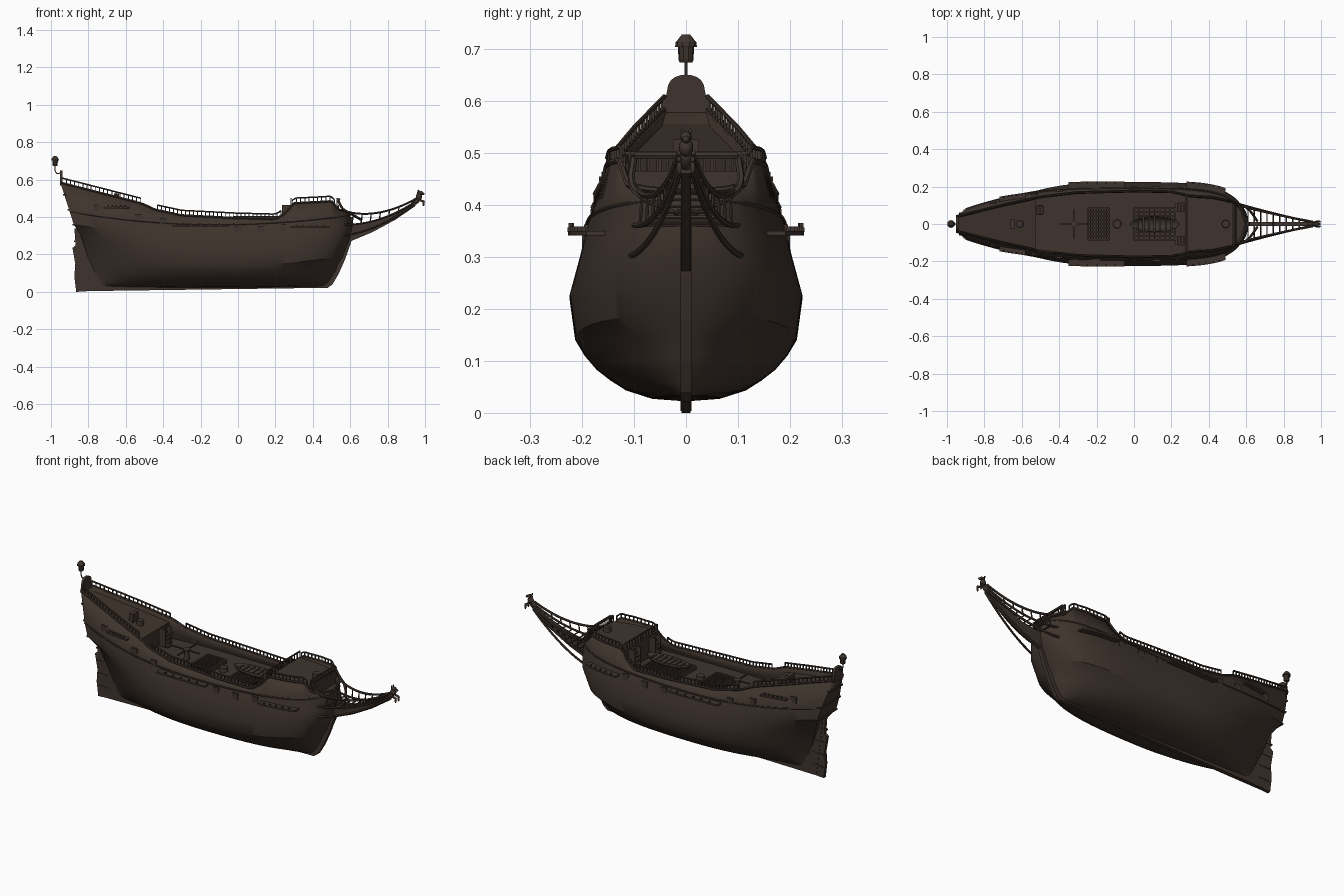
import bpy, bmesh, math
from mathutils import Matrix, Vector

if "Cube" in bpy.data.objects:
    bpy.data.objects.remove(bpy.data.objects["Cube"], do_unlink=True)

wood = bpy.data.materials.new("dark_wood")
wood.use_nodes = True
wood.diffuse_color = (0.05, 0.034, 0.026, 1)
wood.node_tree.nodes["Principled BSDF"].inputs["Base Color"].default_value = wood.diffuse_color


# ---------- helpers ----------
def finish(name, bm, smooth=0):
    me = bpy.data.meshes.new(name)
    bm.to_mesh(me)
    bm.free()
    ob = bpy.data.objects.new(name, me)
    bpy.context.collection.objects.link(ob)
    me.materials.append(wood)
    if smooth:
        select(ob)
        bpy.ops.object.shade_smooth_by_angle(angle=math.radians(smooth))
    return ob


def select(ob):
    bpy.ops.object.select_all(action='DESELECT')
    ob.select_set(True)
    bpy.context.view_layer.objects.active = ob


def box(bm, c, size):
    bmesh.ops.create_cube(bm, size=1, matrix=Matrix.Translation(c) @ Matrix.Diagonal((*size, 1)))


def ball(bm, c, size, tilt=0):
    m = Matrix.Translation(c) @ Matrix.Rotation(tilt, 4, 'Y') @ Matrix.Diagonal((*size, 1))
    bmesh.ops.create_uvsphere(bm, u_segments=12, v_segments=8, radius=1, matrix=m)


def drum(bm, c, r1, r2, h, n=12):
    bmesh.ops.create_cone(bm, cap_ends=True, segments=n, radius1=r1, radius2=r2, depth=h,
                          matrix=Matrix.Translation(c))


def prism(name, pts, half_thick, place):
    """Extruded outline; place maps (a, b, offset) to a position."""
    bm = bmesh.new()
    sides = [[bm.verts.new(place(a, b, o)) for a, b in pts] for o in (-half_thick, half_thick)]
    for s in sides:
        bm.faces.new(s)
    for i in range(len(pts)):
        k = (i + 1) % len(pts)
        bm.faces.new((sides[0][i], sides[0][k], sides[1][k], sides[1][i]))
    bmesh.ops.recalc_face_normals(bm, faces=bm.faces)
    return finish(name, bm)


def tube(name, paths, r):
    cu = bpy.data.curves.new(name, 'CURVE')
    cu.dimensions, cu.resolution_u, cu.bevel_resolution = '3D', 3, 1
    cu.bevel_depth, cu.use_fill_caps = r, True
    for path in paths:
        sp = cu.splines.new('BEZIER')
        sp.bezier_points.add(len(path) - 1)
        for bp, p in zip(sp.bezier_points, path):
            bp.co = p
            bp.handle_left_type = bp.handle_right_type = 'AUTO'
    ob = bpy.data.objects.new(name, cu)
    bpy.context.collection.objects.link(ob)
    cu.materials.append(wood)
    select(ob)
    bpy.ops.object.convert(target='MESH')
    bpy.ops.object.shade_smooth_by_angle(angle=math.radians(50))


def flip(p, s):
    return (p[0], p[1] * s, p[2])


def lerp_table(tab, x):
    for (x0, z0), (x1, z1) in zip(tab, tab[1:]):
        if x <= x1:
            return z0 + (z1 - z0) * max(0, (x - x0) / (x1 - x0))
    return tab[-1][1]


# ---------- hull lines ----------
SHEER = [(-.95, .585), (-.52, .475), (-.44, .44), (-.3, .41), (0, .395), (.2, .39), (.25, .42),
         (.3, .475), (.5, .485), (.54, .44), (.6, .425)]
TOP_PLAN = [(-.95, .042), (-.7, .104), (-.5, .147), (-.3, .17), (0, .178), (.2, .174), (.3, .152),
            (.42, .145), (.5, .128), (.55, .108), (.58, .075), (.6, .01)]
# stern x, bow x, z at stern / middle / bow, half width at middle / stern
STRAKES = [(-.74, .46, .03, .023, .03, .012, .008), (-.745, .475, .04, .027, .038, .065, .008),
           (-.75, .49, .06, .043, .06, .115, .008), (-.757, .505, .08, .062, .085, .145, .009),
           (-.765, .52, .10, .083, .11, .172, .01), (-.78, .535, .14, .11, .15, .195, .012),
           (-.80, .56, .18, .14, .19, .213, .015), (-.84, .60, .30, .22, .29, .224, .04),
           (-.878, .61, .36, .30, .35, .203, .085), (-.9, .60, .43, .36, .41, .19, .08),
           (-.95, .60, 0, 0, 0, 0, 0)]
MID = .52
TOP = len(STRAKES) - 1


def hull_point(j, t):
    xs, xe, zs, zm, zb, wm, ws = STRAKES[j]
    x = xs + (xe - xs) * t
    if j == TOP:
        return Vector((x, lerp_table(TOP_PLAN, x), lerp_table(SHEER, x)))
    a, b = max(0, (MID - t) / MID), max(0, (t - MID) / (1 - MID))
    z = zm + (zs - zm) * a * a + (zb - zm) * b * b
    p, q = (3.5, 1.8) if j < 6 else (4.5, 2.3)
    y = ws + (wm - ws) * (1 - a ** 2.5) if a else wm * (1 - b ** p) ** (1 / q)
    return Vector((x, max(y, .008), z))


def half(x, z):
    """Half breadth of the hull at a given length and height."""
    line = []
    for j, s in enumerate(STRAKES):
        p = hull_point(j, min(1, max(0, (x - s[0]) / (s[1] - s[0]))))
        line.append((p.z, p.y))
    return lerp_table(line, z)


# hull shell
bm = bmesh.new()
N = 90
grid = {}
for i in range(N + 1):
    t = 1 - (1 - i / N) ** 1.5
    for j in range(len(STRAKES)):
        for s in (1, -1):
            grid[i, j, s] = bm.verts.new(flip(hull_point(j, t), s))
for j in range(TOP):
    for i in range(N):
        for s in (1, -1):
            q = [grid[i, j, s], grid[i, j + 1, s], grid[i + 1, j + 1, s], grid[i + 1, j, s]]
            bm.faces.new(q if s > 0 else q[::-1])
    for i, d in ((0, 1), (N, -1)):
        bm.faces.new([grid[i, j, 1], grid[i, j, -1], grid[i, j + 1, -1], grid[i, j + 1, 1]][::d])
for i in range(N):
    bm.faces.new((grid[i, 0, 1], grid[i + 1, 0, 1], grid[i + 1, 0, -1], grid[i, 0, -1]))
hull = finish("hull", bm, 30)
sol = hull.modifiers.new("planking", 'SOLIDIFY')
sol.thickness, sol.offset = .01, -1

# wale and cap rail
for name, j, r in (("wale", TOP - 1, .004), ("cap_rail", TOP, .006)):
    tube(name, [[flip(hull_point(j, 1 - (1 - k / 60) ** 1.5), s) for k in range(61)] for s in (1, -1)], r)

# keel, stem and rudder
side = lambda a, b, o: (a, o, b)
prism("keel_and_stem", [(-.82, .004), (.48, .022), (.505, .04), (.54, .1), (.575, .18), (.603, .26), (.618, .32),
                        (.615, .4), (.58, .4), (.58, .3), (.54, .19), (.5, .11), (.44, .045), (-.72, .04),
                        (-.82, .31), (-.86, .335)], .011, side)
prism("rudder", [(-.865, 0), (-.80, .004), (-.835, .2), (-.85, .34), (-.875, .34), (-.868, .25), (-.885, .235),
                 (-.87, .15), (-.875, .08)], .009, side)
bm = bmesh.new()
for z in (.06, .13, .2, .27):
    box(bm, (-.82 - z * .08, 0, z), (.07, .026, .008))
finish("rudder_hinges", bm)

# stern arch board
arch = [(.042, .57), (.04, .6)] + [(.036 * math.cos(a), .615 + .035 * math.sin(a) ** .7)
                                   for a in [k * math.pi / 10 for k in range(1, 10)]] + [(-.04, .6), (-.042, .57)]
prism("stern_arch", arch, .007, lambda a, b, o: (-.945 + o, a, b))
bm = bmesh.new()
for z, x in ((.36, -.878), (.44, -.903), (.52, -.928)):
    box(bm, (x, 0, z), (.016, 2 * half(x, z), .008))
finish("stern_mouldings", bm)

# lantern on its bracket
tube("lantern_bracket", [[(-.945, 0, .64), (-.965, 0, .632), (-.978, 0, .65), (-.978, 0, .68)]], .003)
bm = bmesh.new()
for z, a, b, h in ((.676, .012, .015, .006), (.691, .014, .016, .028), (.708, .021, .02, .01), (.72, .019, .008, .014)):
    drum(bm, (-.978, 0, z), a, b, h, 10)
finish("stern_lantern", bm)

# ---------- decks (height at both ends) and bulkheads ----------
DECKS = [("quarter_deck", -.93, -.53, .555, .45), ("main_deck", -.53, .28, .35, .345),
         ("forecastle_deck", .28, .535, .465, .465), ("beak_deck", .535, .59, .405, .405)]
for name, x0, x1, z0, z1 in DECKS:
    bm = bmesh.new()
    rows = []
    for k in range(25):
        x, z = x0 + (x1 - x0) * k / 24, z0 + (z1 - z0) * k / 24
        w = half(x, z) - .005
        rows.append([bm.verts.new((x, s * w, z)) for s in (-1, 1)])
    for a, b in zip(rows, rows[1:]):
        bm.faces.new((a[0], b[0], b[1], a[1]))
    finish(name, bm)
for x, lo, hi in ((-.53, .345, .45), (.28, .34, .465), (.535, .4, .465)):
    w0, w1 = half(x, lo) - .005, half(x, hi) - .005
    prism("bulkhead", [(-w0, lo), (w0, lo), (w1, hi), (-w1, hi)], .004, lambda a, b, o: (x + o, a, b))


# ---------- railings ----------
def sheer_at(x, up=0):
    s = STRAKES[TOP]
    p = hull_point(TOP, (x - s[0]) / (s[1] - s[0]))
    return Vector((x, p.y - .003, p.z + up))


for name, x0, x1 in (("stern_rail", -.94, -.52), ("waist_rail", -.43, .23), ("bow_rail", .29, .515)):
    n = int((x1 - x0) / .021)
    xs = [x0 + (x1 - x0) * k / n for k in range(n + 1)]
    tube(name, [[flip(sheer_at(x, .026), s) for x in xs] for s in (1, -1)], .0045)
    bm = bmesh.new()
    for x in xs:
        for s in (1, -1):
            box(bm, flip(sheer_at(x, .012), s), (.005, .005, .028))
    finish(name + "_balusters", bm)
bm = bmesh.new()
for x, z in ((.283, .465), (.53, .465)):
    w = half(x, z) - .008
    box(bm, (x, 0, z + .034), (.007, 2 * w, .006))
    for k in range(13):
        box(bm, (x, w * (k / 6 - 1), z + .016), (.005, .005, .034))
finish("forecastle_end_rails", bm)

# ---------- side fittings ----------
bm = bmesh.new()
for x0, x1, z, out in ((.28, .49, .345, .036), (-.35, -.05, .352, .036), (-.72, -.58, .45, .026)):
    xs = [x0 + (x1 - x0) * k / 6 for k in range(7)]
    outer = [(x, half(x, z) + out) for x in xs]
    for s in (1, -1):
        prism("channel", outer + [(x, half(x, z) - .008) for x in xs[::-1]], .0045,
              lambda a, b, o: (a, s * b, z + o))
        for x, y in outer[1:-1]:
            box(bm, (x, s * (y - .006), z + .007), (.008, .008, .012))
finish("deadeyes", bm)
bm = bmesh.new()
for x, z in ((-.75, .45), (-.53, .4), (-.4, .375), (.0, .335), (.12, .335), (.24, .345)):
    for s in (1, -1):
        box(bm, (x, s * (half(x, z) - .002), z), (.036, .012, .034))
finish("gun_ports", bm)

# ---------- beakhead ----------
prism("beak_knee", [(.6, .27), (.72, .32), (.84, .385), (.95, .46), (.95, .485), (.84, .425), (.72, .375), (.6, .36)],
      .01, side)
RAILS = [((.55, .11, .30), (.74, .055, .32), (.94, .012, .465)), ((.565, .1, .36), (.75, .05, .355), (.945, .012, .48)),
         ((.575, .095, .43), (.75, .05, .385), (.955, .012, .5))]


def beak(k, u, s=1):
    a, b, c = (Vector(p) for p in RAILS[k])
    return flip(a * (1 - u) ** 2 + b * 2 * u * (1 - u) + c * u * u, s)


for k, r in enumerate((.006, .0055, .006)):
    tube("beak_rail", [[beak(k, u / 8, s) for u in range(9)] for s in (1, -1)], r)
tube("beak_timbers", [[beak(1, .12 + k * .13, s), beak(2, .12 + k * .13, s)] for k in range(6) for s in (1, -1)], .0035)
tube("beak_gratings", [[beak(1, .12 + k * .09, 1), beak(1, .12 + k * .09, -1)] for k in range(9)], .0035)
tube("head_knees", [[flip(p, s) for p in ((.535, .1, .49), (.56, .105, .445), (.6, .09, .42), (.66, .015, .385))]
                    for s in (1, -1)], .007)
tube("head_beam", [[(.54, -.1, .495), (.54, .1, .495)]], .007)

# figurehead: a crouching beast
bm = bmesh.new()
ball(bm, (.95, 0, .485), (.028, .014, .016), -.7)
ball(bm, (.968, 0, .51), (.017, .014, .018))
ball(bm, (.972, 0, .53), (.016, .011, .011))
ball(bm, (.988, 0, .525), (.01, .007, .007))
for s in (1, -1):
    ball(bm, (.982, s * .013, .487), (.018, .005, .006), .2)
    ball(bm, (.992, s * .013, .472), (.006, .005, .014))
    ball(bm, (.963, s * .008, .541), (.004, .003, .006))
finish("figurehead", bm, 60)

# ---------- deck fittings ----------
bm = bmesh.new()
for x, lx, ly in ((-.19, .115, .17), (.11, .22, .17)):
    for s in (1, -1):
        box(bm, (x, s * ly / 2, .355), (lx, .01, .022))
        box(bm, (x + s * lx / 2, 0, .355), (.01, ly, .022))
    for k in range(1, 8):
        box(bm, (x, ly * (k / 8 - .5), .357), (lx, .006, .008))
        box(bm, (x + lx * (k / 8 - .5), 0, .357), (.006, ly, .008))
finish("hatch_gratings", bm)

bm = bmesh.new()
ball(bm, (.11, 0, .405), (.135, .045, .04))
bmesh.ops.bisect_plane(bm, geom=bm.verts[:] + bm.edges[:] + bm.faces[:], plane_co=(0, 0, .404),
                       plane_no=(0, 0, 1), clear_outer=True)
boat = finish("ship_boat", bm, 40)
boat.modifiers.new("planking", 'SOLIDIFY').thickness = .005
bm = bmesh.new()
for k in range(-3, 4):
    box(bm, (.11 + k * .03, 0, .399), (.01, .088 * math.sqrt(1 - (k * .03 / .135) ** 2), .004))
finish("boat_thwarts", bm)

bm = bmesh.new()
for x, z, r in ((-.09, .345, .024), (.49, .465, .022), (-.61, .468, .02)):
    drum(bm, (x, 0, z + .012), r, r * .9, .024, 16)
drum(bm, (-.32, 0, .37), .016, .012, .05)
drum(bm, (-.32, 0, .4), .019, .019, .014)
box(bm, (-.32, 0, .402), (.16, .006, .006))
box(bm, (-.32, 0, .402), (.006, .16, .006))
box(bm, (-.65, 0, .5), (.025, .05, .05))
finish("capstan_and_mast_collars", bm)

bm = bmesh.new()
for x, y, lo, hi, d in ((.276, .09, .345, .465, -1), (.276, -.09, .345, .465, -1), (-.526, .075, .345, .45, 1)):
    for k in range(6):
        box(bm, (x + d * .008 * (6 - k), y, lo + (hi - lo) * (k + .5) / 6), (.012, .045, .006))
    for s in (1, -1):
        box(bm, (x + d * .02, y + s * .024, (lo + hi) / 2), (.04, .004, hi - lo))
finish("stairs", bm)
